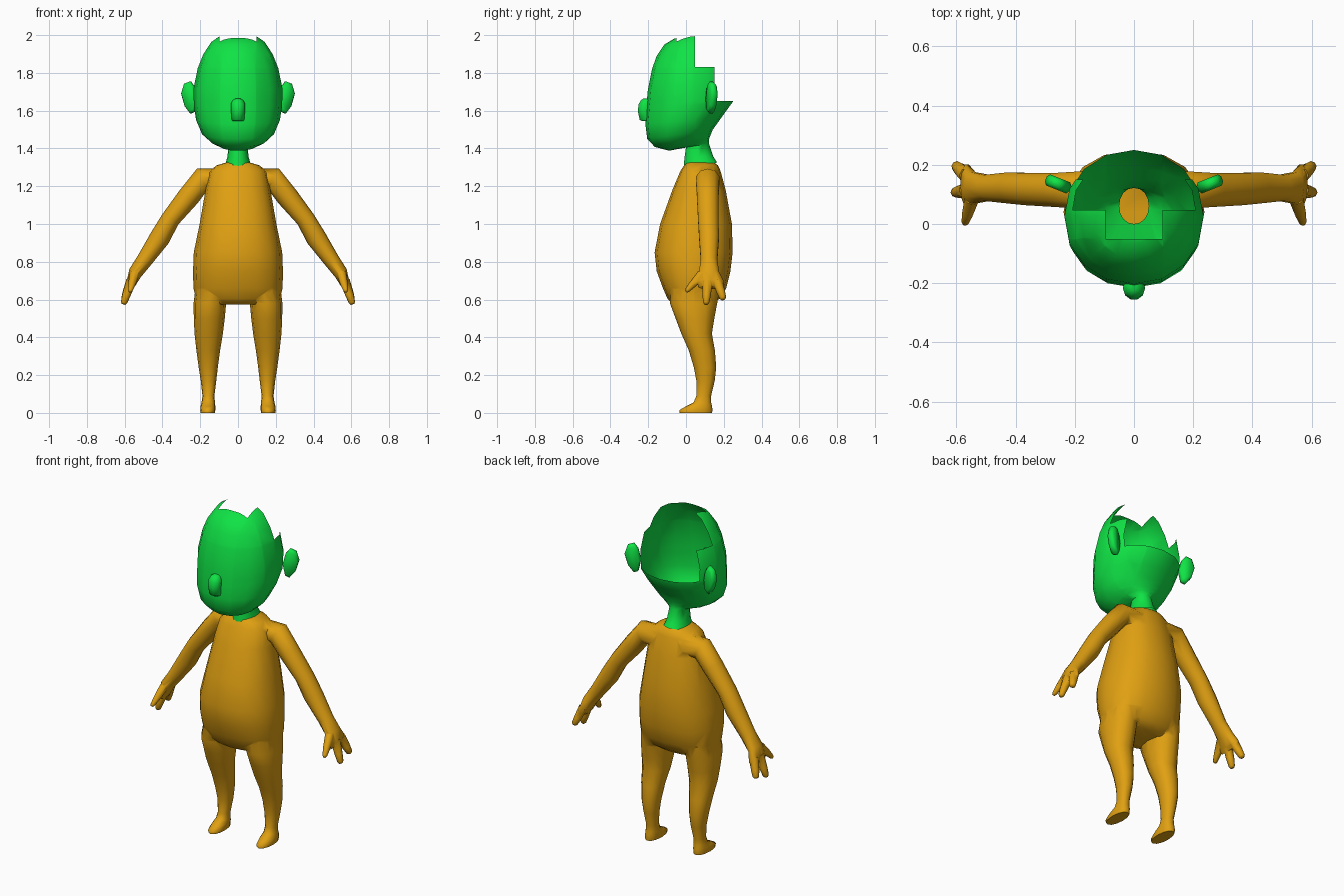
import bpy, bmesh, math
from mathutils import Vector as V

if "Cube" in bpy.data.objects:
    bpy.data.objects.remove(bpy.data.objects["Cube"])


def material(name, rgb):
    m = bpy.data.materials.new(name)
    m.diffuse_color = (*rgb, 1)
    m.use_nodes = True
    m.node_tree.nodes["Principled BSDF"].inputs["Base Color"].default_value = m.diffuse_color
    return m


GREEN = material("bright green", (0.005, 0.77, 0.06))
OCHRE = material("ochre", (0.74, 0.35, 0.006))


def ring(c, u, v, n, p=1.0):
    """Points of a (super)ellipse around c with half axes u and v."""
    pts = []
    for i in range(n):
        a = 2 * math.pi * i / n
        s, k = math.sin(a), math.cos(a)
        pts.append(V(c) + V(u) * math.copysign(abs(k) ** p, k) + V(v) * math.copysign(abs(s) ** p, s))
    return pts


def loft(name, rings, mat, cap_start=True, cap_end=True):
    """Skin a list of rings into one object."""
    bm = bmesh.new()
    rows = [[bm.verts.new(p) for p in r] for r in rings]
    n = len(rows[0])
    for a, b in zip(rows, rows[1:]):
        for i in range(n):
            bm.faces.new((a[i], a[(i + 1) % n], b[(i + 1) % n], b[i]))
    if cap_start:
        bm.faces.new(rows[0][::-1])
    if cap_end:
        bm.faces.new(rows[-1])
    bmesh.ops.recalc_face_normals(bm, faces=bm.faces)
    me = bpy.data.meshes.new(name)
    bm.to_mesh(me)
    bm.free()
    me.materials.append(mat)
    ob = bpy.data.objects.new(name, me)
    bpy.context.collection.objects.link(ob)
    return ob


def activate(ob):
    bpy.ops.object.select_all(action='DESELECT')
    ob.select_set(True)
    bpy.context.view_layer.objects.active = ob


def smooth(ob, angle=60):
    activate(ob)
    bpy.ops.object.shade_smooth_by_angle(angle=math.radians(angle))


def level(z, x0, x1, yf, yb, n=16, p=1.0, zb=None):
    """Ring at a height, from x0 to x1 and yf to yb, tilted up to zb at the back."""
    zb = z if zb is None else zb
    return ring(((x0 + x1) / 2, (yf + yb) / 2, (z + zb) / 2), ((x1 - x0) / 2, 0, 0),
                (0, (yb - yf) / 2, (zb - z) / 2), n, p)


# torso: height, half width, front y, back y
torso_rows = [(1.325, .065, .0, .15), (1.31, .115, -.01, .17), (1.28, .15, -.03, .183),
              (1.18, .172, -.072, .21), (1.0, .203, -.137, .243), (.85, .234, -.166, .247),
              (.75, .238, -.155, .235), (.66, .236, -.122, .213), (.605, .222, -.098, .178),
              (.575, .16, -.07, .14)]
body = loft("body", [level(z, -w, w, f, b, p=.88) for z, w, f, b in torso_rows], OCHRE)

# leg and foot: height, inner x, outer x, front y, back y
leg_rows = [(.66, .05, .225, -.08, .18), (.58, .063, .235, -.085, .165), (.5, .07, .234, -.055, .15),
            (.42, .08, .23, -.025, .137), (.33, .095, .22, .015, .153), (.24, .107, .208, .042, .16),
            (.17, .115, .197, .055, .152), (.09, .125, .188, .055, .133), (.055, .122, .193, .04, .133),
            (.035, .12, .198, .0, .138), (.015, .12, .2, -.035, .14), (0, .122, .198, -.033, .138)]

# arm and palm: centre x, centre z, half axis x, half axis z, centre y, half y
arm_rows = [(.08, 1.235, .005, .06, .115, .065), (.19, 1.235, .027, .058, .115, .065),
            (.261, 1.145, .046, .036, .115, .06), (.358, 1.025, .043, .026, .118, .057),
            (.415, .925, .046, .029, .122, .055), (.497, .805, .037, .021, .122, .046),
            (.545, .74, .03, .022, .122, .056), (.565, .69, .022, .016, .13, .075),
            (.57, .665, .012, .01, .13, .065)]

# fingers: root, tip, root radius, tip radius
fingers = [((.548, .085, .735), (.572, .0, .642), .026, .013),
           ((.565, .115, .70), (.607, .106, .575), .027, .017),
           ((.565, .165, .70), (.603, .198, .600), .027, .018)]

limbs = []
for s in (1, -1):
    limbs.append(loft("leg", [level(z, s * a, s * b, f, k, 12, .92) for z, a, b, f, k in leg_rows], OCHRE))
    limbs.append(loft("arm", [ring((s * x, y, z), (s * ux, 0, uz), (0, hy, 0), 10)
                              for x, z, ux, uz, y, hy in arm_rows], OCHRE))
    for root, tip, r0, r1 in fingers:
        a, b = V(root), V(tip)
        a.x *= s
        b.x *= s
        d = (b - a).normalized()
        u = d.cross(V((0, 1, 0))).normalized()
        v = d.cross(u)
        limbs.append(loft("finger", [ring(a.lerp(b, t), u * r, v * r, 8) for t, r in
                                     ((0, r0), (.6, (r0 + r1) / 2), (.92, r1), (1, r1 * .6))], OCHRE))

# merge the limbs into one skin
for limb in limbs:
    m = body.modifiers.new("union", 'BOOLEAN')
    m.operation, m.solver, m.object = 'UNION', 'EXACT', limb
    activate(body)
    bpy.ops.object.modifier_apply(modifier=m.name)
    bpy.data.objects.remove(limb)

# open the neck hole on top of the body
bm = bmesh.new()
bm.from_mesh(body.data)
bmesh.ops.delete(bm, geom=[f for f in bm.faces if f.calc_center_median().z > 1.322], context='FACES')
bm.to_mesh(body.data)
bm.free()
smooth(body, 70)

# neck and head shell: front z, back z, half width, front y, back y
head_rows = [(1.305, 1.325, .068, -.012, .165), (1.35, 1.36, .056, -.008, .143),
             (1.405, 1.425, .05, .0, .122), (1.388, 1.45, .10, -.09, .122),
             (1.408, 1.47, .148, -.165, .13), (1.45, 1.50, .19, -.205, .142),
             (1.53, 1.57, .222, -.215, .192), (1.61, 1.65, .234, -.211, .25),
             (1.71, 1.73, .235, -.202, .255), (1.82, 1.83, .213, -.18, .24),
             (1.89, 1.91, .183, -.155, .21), (1.95, 1.98, .14, -.115, .17),
             (1.98, 2.015, .09, -.065, .12), (1.999, 2.015, .03, -.0, .06)]
head = loft("head", [level(f, -w, w, a, b, 16, .95, zb) for f, zb, w, a, b in head_rows],
            GREEN, cap_start=False)

# cut the stepped opening at the back and crown
bm = bmesh.new()
bm.from_mesh(head.data)
for co, no in (((0, .047, 0), (0, 1, 0)), ((0, .15, 0), (0, 1, 0)), ((0, -.05, 0), (0, 1, 0)),
               ((0, 0, 1.652), (0, 0, 1)), ((0, 0, 1.832), (0, 0, 1)),
               ((.097, 0, 0), (1, 0, 0)), ((-.097, 0, 0), (1, 0, 0))):
    bmesh.ops.bisect_plane(bm, geom=bm.verts[:] + bm.edges[:] + bm.faces[:], dist=1e-5,
                           plane_co=co, plane_no=no)
gone = []
for f in bm.faces:
    c = f.calc_center_median()
    if ((c.z > 1.652 and c.y > .15) or (c.z > 1.832 and c.y > .047)
            or (c.z > 1.832 and c.y > -.05 and abs(c.x) < .097)):
        gone.append(f)
bmesh.ops.delete(bm, geom=gone, context='FACES')
bm.to_mesh(head.data)
bm.free()
smooth(head, 70)

# nose: height, half width, front y
nose = loft("nose", [level(z, -w, w, f, -.18, 10) for z, w, f in
                     ((1.545, .028, -.235), (1.552, .033, -.247), (1.6, .037, -.257),
                      (1.635, .038, -.252), (1.655, .028, -.24), (1.665, .012, -.225))], GREEN)
smooth(nose)

# ears: thin rounded plates swept backwards
outline = [(.215, 1.66), (.23, 1.725), (.252, 1.755), (.283, 1.742), (.298, 1.69),
           (.28, 1.625), (.25, 1.585), (.228, 1.595)]
for s, side in ((1, "right"), (-1, "left")):
    rings = []
    for k, off in ((.82, -.02), (1, -.009), (1, .009), (.82, .02)):
        rings.append([])
        for x, z in outline:
            x, z = .255 + (x - .255) * k, 1.67 + (z - 1.67) * k
            rings[-1].append(V((s * (x - off * .35), .135 + (x - .255) * .4 + off * .93, z)))
    smooth(loft(side + "_ear", rings, GREEN))
